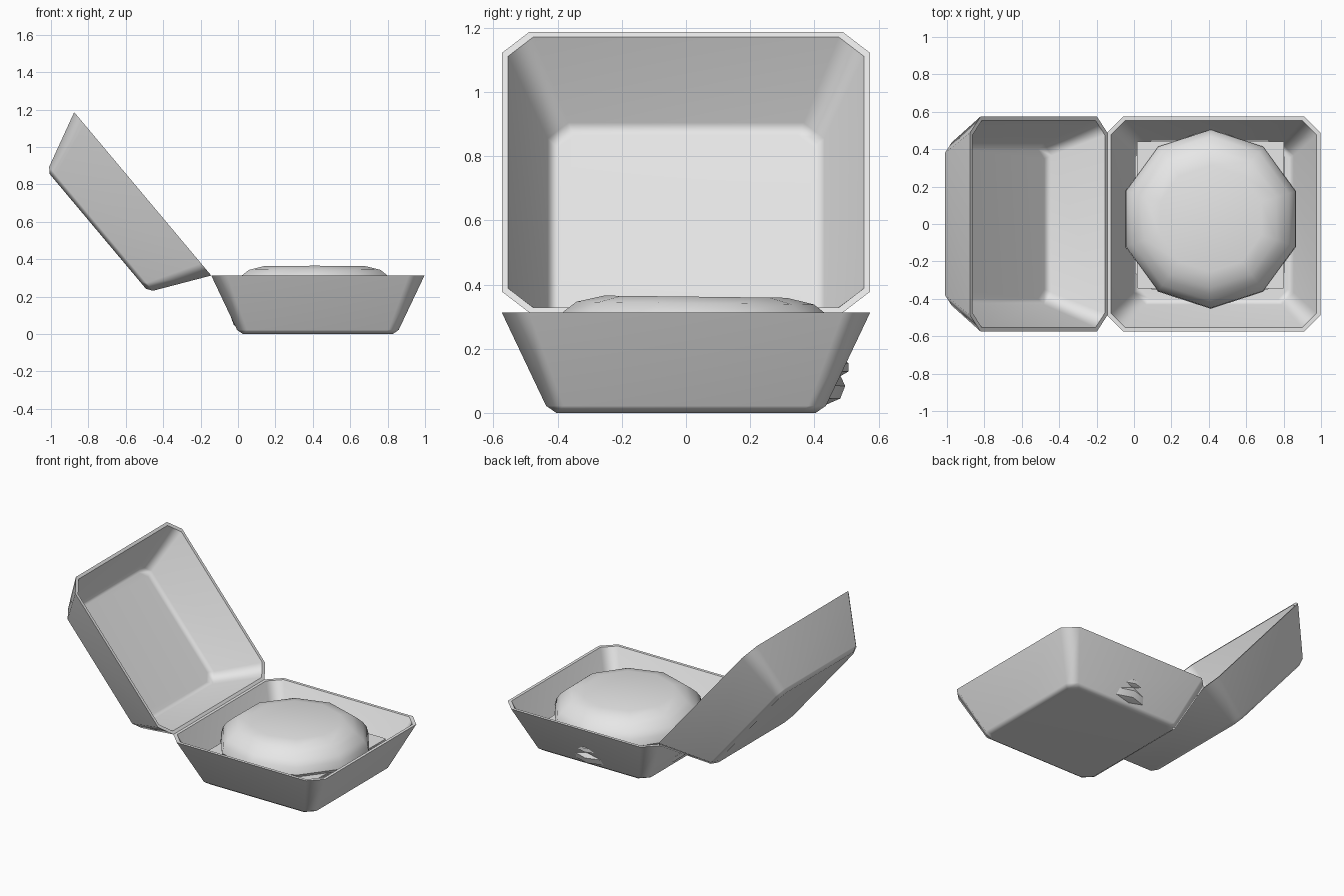
import bpy, bmesh, math
from mathutils import Matrix, Vector

old = bpy.data.objects.get("Cube")
if old:
    bpy.data.objects.remove(old, do_unlink=True)

grey = bpy.data.materials.new("plain grey")
grey.use_nodes = True
COLOUR = (0.8, 0.8, 0.8, 1)
grey.diffuse_color = COLOUR
grey.node_tree.nodes["Principled BSDF"].inputs["Base Color"].default_value = COLOUR


def chamfered_square(half_x, half_y, cut, z):
    """Eight-cornered ring, listed counter-clockwise."""
    x, y, c = half_x, half_y, cut
    return [Vector(p + (z,)) for p in (
        (x, c - y), (x, y - c), (x - c, y), (c - x, y),
        (-x, y - c), (-x, c - y), (c - x, -y), (x - c, -y))]


def round_ring(radius, z, sides=10):
    """Regular ring with one corner pointing to the back."""
    turn = math.tau / sides
    return [Vector((radius * math.sin(i * -turn), radius * math.cos(i * turn), z))
            for i in range(sides)]


def loft(name, rings, matrix, angle=50):
    """Skin a stack of rings and cap both ends."""
    bm = bmesh.new()
    loops = [[bm.verts.new(p) for p in ring] for ring in rings]
    n = len(loops[0])
    for a, b in zip(loops, loops[1:]):
        for i in range(n):
            j = (i + 1) % n
            bm.faces.new((a[i], a[j], b[j], b[i]))
    bm.faces.new(loops[0][::-1])
    bm.faces.new(loops[-1])
    bmesh.ops.recalc_face_normals(bm, faces=bm.faces)
    mesh = bpy.data.meshes.new(name)
    bm.to_mesh(mesh)
    bm.free()
    mesh.materials.append(grey)
    obj = bpy.data.objects.new(name, mesh)
    bpy.context.collection.objects.link(obj)
    obj.matrix_world = matrix
    bpy.ops.object.select_all(action="DESELECT")
    obj.select_set(True)
    bpy.context.view_layer.objects.active = obj
    bpy.ops.object.shade_smooth_by_angle(angle=math.radians(angle))
    return obj


# Box halves: outside from floor to rim, then back down the inside
HALF, DEPTH, HINGE_X = 0.57, 0.313, -0.143
shell = [(0.40, 0.05, 0), (0.432, 0.055, 0.022), (HALF, 0.085, DEPTH),
         (HALF - 0.02, 0.078, DEPTH), (0.427, 0.065, 0.045), (0.395, 0.05, 0.02)]
tray_rings = [chamfered_square(h, h + 0.004, c, z - DEPTH) for h, c, z in shell]
hinge = Matrix.Translation((HINGE_X, 0, DEPTH))
tray_place = hinge @ Matrix.Translation((HALF, 0, 0))
lid_place = hinge @ Matrix.Rotation(math.radians(50), 4, "Y") @ Matrix.Translation((-HALF, 0, 0))
for name, place in (("tray", tray_place), ("lid", lid_place)):
    box = loft(name, tray_rings, place, 55)
    weighted = box.modifiers.new("soft corners", "WEIGHTED_NORMAL")
    weighted.keep_sharp = True

# Sandwich stack
centre = Matrix.Translation((0.41, 0.025, 0)) @ Matrix.Rotation(-0.012, 4, "X")


def stack(name, profile):
    loft(name, [round_ring(r, z) for r, z in profile], centre, 40)


stack("bottom_bun", [(0.41, 0.03), (0.455, 0.05), (0.47, 0.09), (0.455, 0.12)])
stack("patty", [(0.455, 0.12), (0.48, 0.135), (0.48, 0.16), (0.46, 0.175)])
stack("top_bun", [(0.465, 0.185), (0.477, 0.205), (0.465, 0.25), (0.44, 0.285),
                  (0.405, 0.315), (0.37, 0.342), (0.285, 0.362)])

# Square slice and leaf with cut corners between patty and top bun
slice_place = centre @ Matrix.Translation((0, 0.022, 0))
loft("slice", [chamfered_square(0.393, 0.393, 0.005, z) for z in (0.174, 0.187)],
     slice_place, 30)
loft("leaf", [chamfered_square(0.4, 0.4, 0.09, z) for z in (0.165, 0.178)],
     slice_place @ Matrix.Translation((-0.005, 0, 0)), 30)
